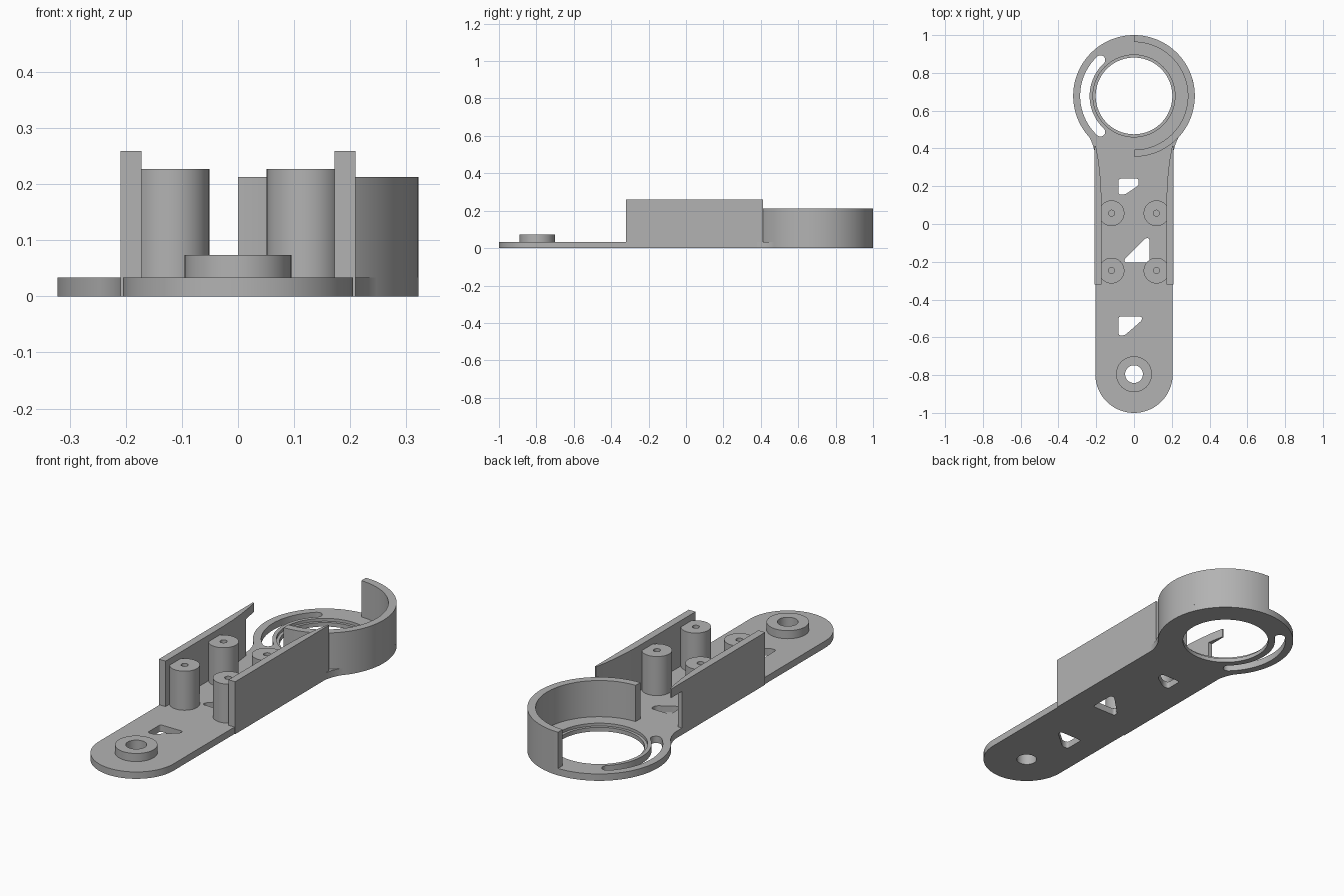
import bpy, bmesh
from math import sin, cos, pi, radians, sqrt, atan2
from mathutils import Vector

cube = bpy.data.objects.get("Cube")
if cube:
    bpy.data.objects.remove(cube, do_unlink=True)

grey = bpy.data.materials.new("plain grey")
grey.use_nodes = True
colour = (0.45, 0.45, 0.45, 1)
grey.diffuse_color = colour
grey.node_tree.nodes["Principled BSDF"].inputs["Base Color"].default_value = colour

BASE = 0.034                 # plate thickness
RING = Vector((0, 0.678))    # centre of the ring end
PIVOT = Vector((0, -0.795))  # centre of the pivot end
R_RING, R_END = 0.322, 0.205


def arc(centre, r, a0, a1, n=48):
    """Points on an arc, angles in degrees."""
    angles = [radians(a0 + (a1 - a0) * i / n) for i in range(n + 1)]
    return [(centre[0] + r * cos(a), centre[1] + r * sin(a)) for a in angles]


def circle(centre, r, n=64):
    return arc(centre, r, 0, 360, n)[:-1]


def rounded(corners, r=0.014, n=5):
    """Soften the corners of a polygon with quadratic curves."""
    pts = []
    for i, c in enumerate(corners):
        c = Vector(c)
        p, q = Vector(corners[i - 1]), Vector(corners[(i + 1) % len(corners)])
        a = c + (p - c).normalized() * min(r, (p - c).length * 0.49)
        b = c + (q - c).normalized() * min(r, (q - c).length * 0.49)
        for k in range(n + 1):
            t = k / n
            pts.append(tuple(a * (1 - t) ** 2 + c * 2 * t * (1 - t) + b * t * t))
    return pts


def prism(name, outline, z0, z1):
    """Extrude a flat outline between two heights."""
    bm = bmesh.new()
    face = bm.faces.new([bm.verts.new((x, y, z0)) for x, y in outline])
    top = bmesh.ops.extrude_face_region(bm, geom=[face])["geom"]
    verts = [v for v in top if isinstance(v, bmesh.types.BMVert)]
    bmesh.ops.translate(bm, verts=verts, vec=(0, 0, z1 - z0))
    bmesh.ops.recalc_face_normals(bm, faces=bm.faces)
    mesh = bpy.data.meshes.new(name)
    bm.to_mesh(mesh)
    bm.free()
    mesh.materials.append(grey)
    obj = bpy.data.objects.new(name, mesh)
    bpy.context.collection.objects.link(obj)
    return obj


def select(obj):
    bpy.ops.object.select_all(action="DESELECT")
    obj.select_set(True)
    bpy.context.view_layer.objects.active = obj


def cut(obj, outline, z0, z1):
    """Remove an extruded outline from a part."""
    cutter = prism("cutter", outline, z0, z1)
    mod = obj.modifiers.new("cut", "BOOLEAN")
    mod.operation, mod.solver, mod.object = "DIFFERENCE", "EXACT", cutter
    select(obj)
    bpy.ops.object.modifier_apply(modifier=mod.name)
    bpy.data.objects.remove(cutter, do_unlink=True)


def smooth(obj):
    select(obj)
    bpy.ops.object.shade_smooth_by_angle(angle=radians(30))


# Base plate: round pivot end, straight arm, filleted into the ring end
fillet = [(0.205, 0.34), (0.21, 0.39), (0.22, 0.425)]
start = Vector((0.236, 0.46)) - RING
a = atan2(start.y, start.x) * 180 / pi
outline = (arc(PIVOT, R_END, 180, 360) + fillet
           + arc(RING, R_RING, a, 180 - a, 96)
           + [(-x, y) for x, y in reversed(fillet)])
plate = prism("base_plate", outline, 0, BASE)

# Ring opening with a shallow step, and the pivot hole
cut(plate, circle(RING, 0.203, 96), -0.1, 0.1)
cut(plate, circle(RING, 0.217, 96), 0.02, 0.1)
cut(plate, circle(PIVOT, 0.047), -0.1, 0.1)

# Curved adjustment slot with round ends
mid, half = 0.26, 0.025
ends = [(RING.x + mid * cos(radians(t)), RING.y + mid * sin(radians(t))) for t in (133, 227)]
slot = (arc(RING, mid + half, 133, 227, 32)
        + arc(ends[1], half, 227, 407, 12)[1:-1]
        + arc(RING, mid - half, 227, 133, 32)
        + arc(ends[0], half, -47, 133, 12)[1:-1])
cut(plate, slot, -0.1, 0.1)

# Lightening windows
windows = [
    [(-0.082, 0.24), (0.025, 0.24), (0.025, 0.205), (-0.05, 0.155), (-0.082, 0.155)],
    [(0.082, -0.075), (0.082, -0.205), (-0.05, -0.205), (-0.05, -0.185), (0.06, -0.075)],
    [(-0.082, -0.49), (0.042, -0.49), (0.042, -0.51), (-0.05, -0.59), (-0.082, -0.59)],
]
for corners in windows:
    cut(plate, rounded(corners), -0.1, 0.1)
smooth(plate)

# Half rim around the ring end
rim = prism("half_rim", arc(RING, R_RING, -90, 90, 64) + arc(RING, 0.285, 90, -90, 64), BASE, 0.213)
smooth(rim)

# Pivot boss
boss = prism("pivot_boss", circle(PIVOT, 0.095), BASE, 0.074)
cut(boss, circle(PIVOT, 0.047), 0, 0.2)
smooth(boss)

# Screw posts with blind holes
for side, x in (("left", 0.119), ("right", -0.119)):
    for place, y in (("front", -0.247), ("back", 0.057)):
        post = prism(f"{place}_{side}_post", circle((x, y), 0.068, 48), BASE, 0.227)
        cut(post, circle((x, y), 0.016, 24), 0.06, 0.4)
        smooth(post)

# Side walls, thinning towards the ring
wall = [(0.209, -0.32), (0.209, 0.413), (0.202, 0.413), (0.19, 0.35), (0.181, 0.28),
        (0.175, 0.21), (0.172, 0.13), (0.172, -0.32)]
left = prism("left_wall", wall, 0, 0.259)
right = prism("right_wall", [(-x, y) for x, y in wall], 0, 0.259)
# The right wall is relieved below its top edge beside the slot
cut(right, [(-0.3, 0.33), (-0.1, 0.33), (-0.1, 0.5), (-0.3, 0.5)], BASE, 0.215)
smooth(left)
smooth(right)
